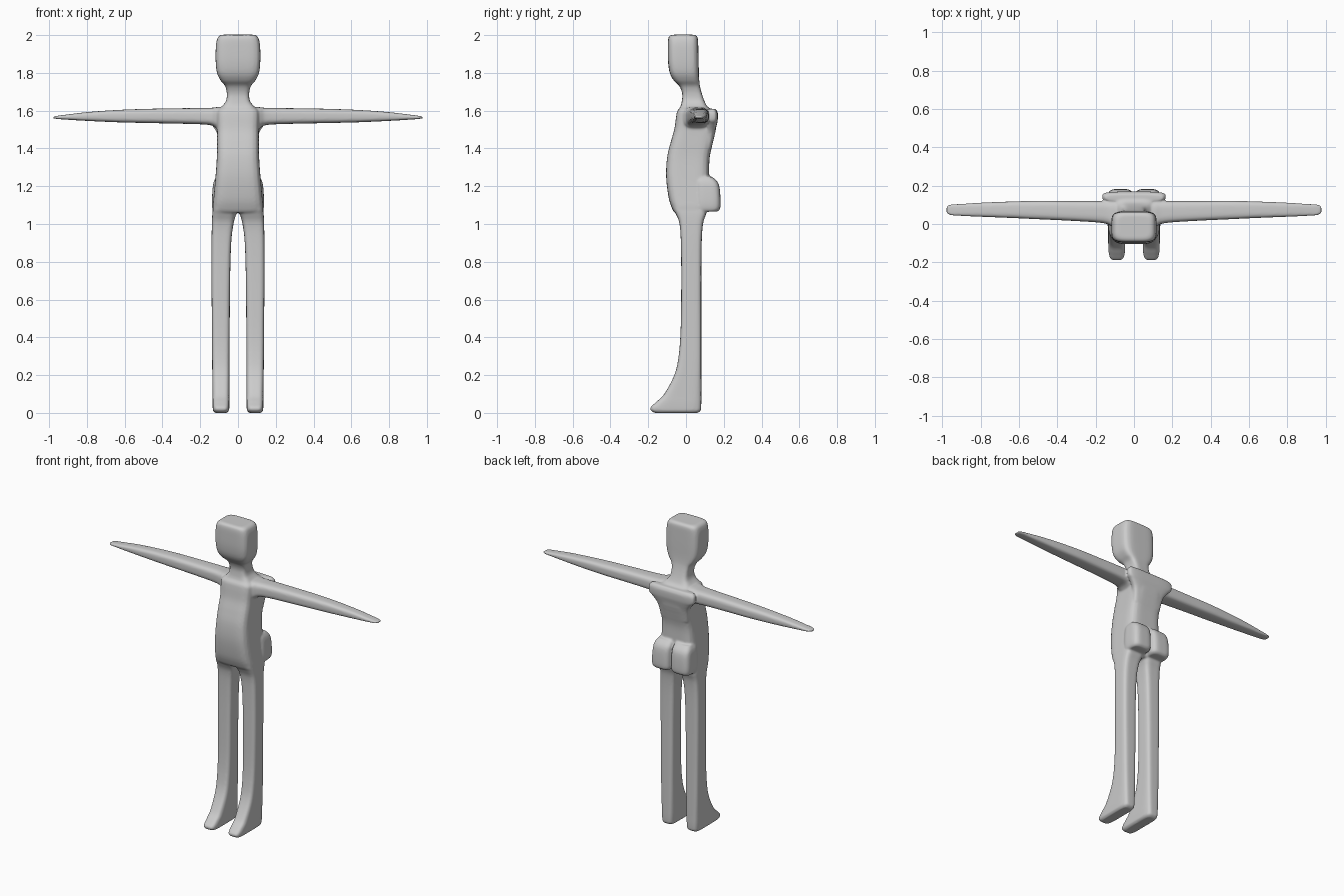
import bpy, bmesh, math

bm = bmesh.new()
SIDES = 40
STEPS = 5


def catmull(p, q, r, s, t):
    return [0.5 * (2*b + (c - a)*t + (2*a - 5*b + 4*c - d)*t*t + (3*b - a - 3*c + d)*t**3)
            for a, b, c, d in zip(p, q, r, s)]


def loft(sections, axis='z', side=1, power=5):
    """Loft rounded rectangles (t, a0, a1, b0, b1) along z (a=x, b=y) or x (a=y, b=z)."""
    n = len(sections)
    fine = []
    for i in range(n - 1):
        p, s = sections[max(i - 1, 0)], sections[min(i + 2, n - 1)]
        fine += [catmull(p, sections[i], sections[i + 1], s, k / STEPS) for k in range(STEPS)]
    fine.append(sections[-1])
    rings = []
    for t, a0, a1, b0, b1 in fine:
        ring = []
        for k in range(SIDES):
            ang = 2 * math.pi * k / SIDES
            c, s = math.cos(ang), math.sin(ang)
            r = (abs(c)**power + abs(s)**power) ** (-1 / power)
            a = (a0 + a1) / 2 + (a1 - a0) / 2 * r * c
            b = (b0 + b1) / 2 + (b1 - b0) / 2 * r * s
            x, y, z = (a, b, t) if axis == 'z' else (t, a, b)
            ring.append(bm.verts.new((side * x, y, z)))
        rings.append(ring)
    for lo, hi in zip(rings, rings[1:]):
        for k in range(SIDES):
            j = (k + 1) % SIDES
            bm.faces.new((lo[k], lo[j], hi[j], hi[k]))
    bm.faces.new(rings[0][::-1])
    bm.faces.new(rings[-1])


# torso, neck and head: z, half width, front y, back y
trunk = [(1.06, .125, -.06, .10), (1.08, .134, -.073, .11), (1.14, .129, -.092, .12),
         (1.25, .119, -.105, .122), (1.35, .112, -.10, .125), (1.43, .111, -.082, .142),
         (1.50, .111, -.062, .158), (1.57, .114, -.052, .165), (1.60, .110, -.045, .145),
         (1.62, .088, -.03, .115), (1.65, .064, -.022, .098), (1.69, .059, -.02, .084),
         (1.73, .068, -.035, .074), (1.76, .092, -.065, .070), (1.80, .111, -.086, .068),
         (1.86, .118, -.095, .067), (1.94, .117, -.096, .065), (1.98, .110, -.094, .063),
         (1.995, .10, -.088, .057), (2.002, .085, -.075, .045)]
loft([(z, -h, h, f, b) for z, h, f, b in trunk])

# shoulder blades
blades = [(1.40, .10, .08, .135), (1.48, .111, .10, .152), (1.525, .14, .112, .163),
          (1.55, .163, .117, .168), (1.59, .165, .117, .168), (1.61, .15, .12, .155)]
loft([(z, -h, h, f, b) for z, h, f, b in blades], power=4)

# leg with foot
leg = [(0, .06, .122, -.165, .062), (.012, .048, .132, -.185, .077),
       (.03, .046, .134, -.187, .08), (.06, .045, .135, -.155, .081),
       (.10, .045, .135, -.115, .081), (.20, .045, .136, -.062, .081),
       (.30, .045, .137, -.039, .081), (.45, .044, .138, -.028, .081),
       (.70, .042, .14, -.025, .081), (.90, .036, .14, -.027, .083),
       (1.0, .024, .138, -.034, .09), (1.05, .01, .136, -.052, .105),
       (1.08, -.005, .133, -.068, .11), (1.12, -.01, .128, -.075, .11)]

# arm, tapering to a flat tip
arm = [(.05, -.02, .12, 1.50, 1.62), (.11, -.015, .12, 1.507, 1.619),
       (.14, .0, .12, 1.522, 1.615), (.20, .009, .12, 1.528, 1.614),
       (.35, .018, .12, 1.532, 1.612), (.50, .025, .121, 1.535, 1.609),
       (.65, .032, .117, 1.539, 1.603), (.80, .038, .111, 1.546, 1.592),
       (.90, .042, .105, 1.552, 1.580), (.955, .045, .102, 1.556, 1.573),
       (.978, .055, .093, 1.559, 1.569)]

# buttock
buttock = [(1.065, .02, .125, .05, .165), (1.08, .005, .135, .05, .18),
           (1.12, .003, .138, .05, .183), (1.19, .003, .134, .05, .178),
           (1.225, .004, .128, .05, .165), (1.25, .012, .115, .05, .138)]

for side in (1, -1):
    loft(leg, side=side)
    loft(arm, 'x', side, power=3.5)
    loft(buttock, side=side, power=4)

bmesh.ops.recalc_face_normals(bm, faces=bm.faces)
mesh = bpy.data.meshes.new("body")
bm.to_mesh(mesh)
bm.free()
body = bpy.data.objects.new("body", mesh)
bpy.context.collection.objects.link(body)

# fuse all parts into one soft skin
fuse = body.modifiers.new("fuse", 'REMESH')
fuse.mode = 'VOXEL'
fuse.voxel_size = 0.006
fuse.use_smooth_shade = True
soften = body.modifiers.new("soften", 'SMOOTH')
soften.factor = 0.5
soften.iterations = 6
